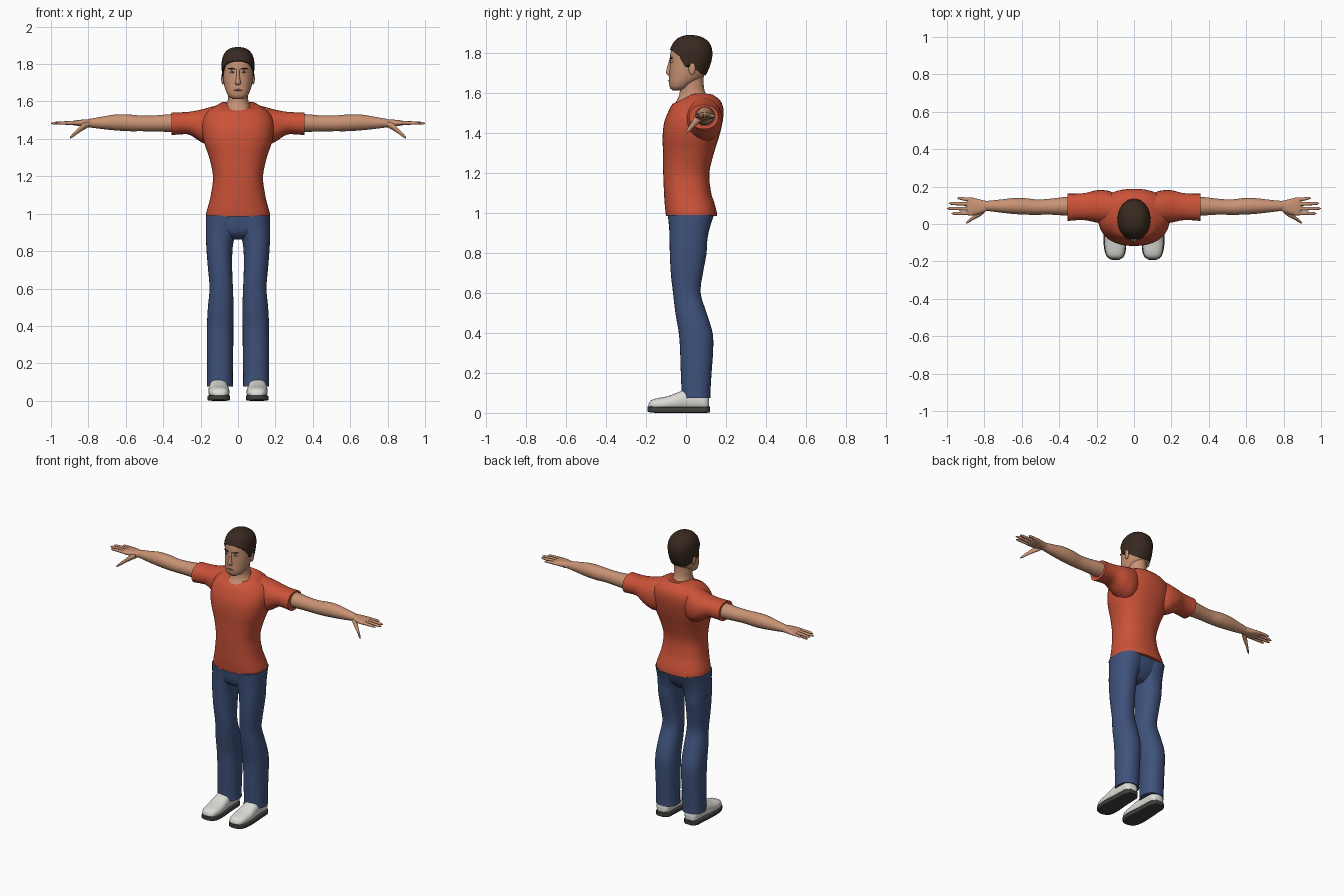
import bpy, bmesh, math
from mathutils import Vector


def material(name, rgb):
    m = bpy.data.materials.new(name)
    m.diffuse_color = (*rgb, 1)
    return m


SKIN = material("skin", (0.58, 0.29, 0.175))
HAIR = material("dark_brown_hair", (0.04, 0.022, 0.014))
SHIRT = material("red_orange_shirt", (0.60, 0.085, 0.04))
JEANS = material("blue_denim", (0.05, 0.085, 0.20))
SHOE = material("white_leather", (0.72, 0.72, 0.68))
SOLE = material("dark_rubber", (0.05, 0.05, 0.048))
EYE = material("eye_white", (0.7, 0.66, 0.6))
LIP = material("lips", (0.42, 0.17, 0.11))


def curve(rows, t):
    """Smoothly interpolate rows of (t, values...) with Hermite tangents."""
    t = max(rows[0][0], min(rows[-1][0], t))
    i = 0
    while i < len(rows) - 2 and t > rows[i + 1][0]:
        i += 1
    a, b = rows[i], rows[i + 1]
    p, q = rows[max(i - 1, 0)], rows[min(i + 2, len(rows) - 1)]
    h = b[0] - a[0]
    s = (t - a[0]) / h
    out = []
    for k in range(1, len(a)):
        ma = (b[k] - p[k]) / (b[0] - p[0]) * h
        mb = (q[k] - a[k]) / (q[0] - a[0]) * h
        out.append((2*s**3 - 3*s*s + 1) * a[k] + (s**3 - 2*s*s + s) * ma
                   + (3*s*s - 2*s**3) * b[k] + (s**3 - s*s) * mb)
    return out


def finish(name, bm, mat, mirror):
    bmesh.ops.recalc_face_normals(bm, faces=bm.faces)
    me = bpy.data.meshes.new(name)
    bm.to_mesh(me)
    bm.free()
    me.materials.append(mat)
    for p in me.polygons:
        p.use_smooth = True
    me.set_sharp_from_angle(angle=math.radians(45))
    ob = bpy.data.objects.new(name, me)
    bpy.context.collection.objects.link(ob)
    if mirror:
        ob.modifiers.new("mirror", 'MIRROR')
    return ob


def tube(name, rows, mat, axis='Z', n=32, rings=24, p=2.0, mirror=False,
         lo=None, hi=None, dome=False, grow=0.0):
    """Loft of rounded sections; rows = (t, u0, u1, v0, v1) along the axis.
    lo / hi trim the ends by the angle from the front (0) to the back (pi)."""
    bm = bmesh.new()
    grid = []
    for j in range(rings + 1):
        s = j / rings
        if dome:
            s = math.sin(s * math.pi / 2)
        ring = []
        for i in range(n):
            a = 2 * math.pi * i / n
            c, d = math.cos(a), math.sin(a)
            b = abs(math.atan2(c, -d))
            t0 = curve(lo, b)[0] if lo else rows[0][0]
            t1 = curve(hi, b)[0] if hi else rows[-1][0]
            t = t0 + (t1 - t0) * s
            u0, u1, v0, v1 = curve(rows, t)
            u = (u0 + u1) / 2 + math.copysign(abs(c) ** (2 / p), c) * (abs(u1 - u0) / 2 + grow)
            v = (v0 + v1) / 2 + math.copysign(abs(d) ** (2 / p), d) * (abs(v1 - v0) / 2 + grow)
            if dome:
                t += grow * s
            co = {'Z': (u, v, t), 'X': (t, u, v), 'Y': (u, t, v)}[axis]
            ring.append(bm.verts.new(co))
        grid.append(ring)
    for r0, r1 in zip(grid, grid[1:]):
        for i in range(n):
            k = (i + 1) % n
            bm.faces.new((r0[i], r0[k], r1[k], r1[i]))
    bm.faces.new(grid[0])
    bm.faces.new(grid[-1])
    return finish(name, bm, mat, mirror)


def blob(name, centre, radii, mat, mirror=False, tilt=0.0):
    bm = bmesh.new()
    bmesh.ops.create_uvsphere(bm, u_segments=16, v_segments=10, radius=1)
    for v in bm.verts:
        q = Vector([v.co[i] * radii[i] for i in range(3)])
        q.z += tilt * q.x
        q.y += 0.35 * q.x if mirror else 0
        v.co = q + Vector(centre)
    return finish(name, bm, mat, mirror)


# Head and hair share one profile; the hair is trimmed along a hairline
head = [(1.612, -.022, .022, -.066, -.02), (1.622, -.045, .045, -.078, .005),
        (1.65, -.062, .062, -.085, .045), (1.68, -.072, .072, -.084, .085),
        (1.72, -.079, .079, -.082, .108), (1.77, -.081, .081, -.080, .124),
        (1.81, -.081, .081, -.076, .125), (1.845, -.071, .071, -.060, .112),
        (1.870, -.050, .050, -.035, .083), (1.881, -.028, .028, -.008, .052),
        (1.885, -.004, .004, .015, .026)]
hairline = [(0, 1.818), (.5, 1.812), (.9, 1.795), (1.15, 1.775), (1.35, 1.735),
            (1.6, 1.74), (1.95, 1.715), (2.4, 1.695), (math.pi, 1.688)]
tube("head", head, SKIN, p=2.15, n=40, rings=36, dome=True)
tube("hair", head, HAIR, p=2.15, n=64, rings=24, lo=hairline, dome=True, grow=.006)

# Face
tube("nose", [(1.688, -.012, .012, -.088, -.07), (1.697, -.016, .016, -.099, -.07),
              (1.715, -.012, .012, -.098, -.07), (1.745, -.008, .008, -.090, -.07),
              (1.772, -.008, .008, -.082, -.07)], SKIN, n=16, rings=10)
blob("eye", (.033, -.072, 1.757), (.014, .006, .006), EYE, True)
blob("iris", (.033, -.0765, 1.757), (.006, .004, .006), HAIR, True)
blob("eyebrow", (.034, -.075, 1.775), (.020, .005, .0045), HAIR, True, .12)
blob("mouth", (0, -.083, 1.661), (.024, .006, .005), LIP)
blob("ear", (.081, .030, 1.722), (.009, .017, .032), SKIN, True)

# Neck and upper chest
tube("neck", [(1.50, -.12, .12, -.073, .15), (1.54, -.10, .10, -.062, .145),
              (1.57, -.070, .070, -.042, .118), (1.60, -.056, .056, -.032, .097),
              (1.65, -.053, .053, -.030, .088), (1.70, -.053, .053, -.025, .090)], SKIN)

# Shirt body with a scooped neckline, and sleeves
tube("shirt_body", [(.985, -.170, .170, -.100, .155), (1.0, -.171, .171, -.102, .155),
                    (1.05, -.157, .157, -.107, .142), (1.10, -.145, .145, -.110, .126),
                    (1.20, -.134, .134, -.114, .117), (1.30, -.154, .154, -.115, .140),
                    (1.38, -.181, .181, -.117, .165), (1.45, -.192, .192, -.110, .182),
                    (1.50, -.190, .190, -.092, .188), (1.54, -.170, .170, -.072, .183),
                    (1.57, -.132, .132, -.048, .165), (1.598, -.082, .082, -.025, .125)],
     SHIRT, p=2.35, n=48, rings=36,
     hi=[(0, 1.545), (.5, 1.553), (1.0, 1.578), (1.5, 1.597), (math.pi, 1.592)])
tube("sleeve", [(.08, .01, .155, 1.38, 1.585), (.14, .00, .178, 1.36, 1.572),
                (.20, .008, .180, 1.385, 1.556), (.26, .020, .166, 1.422, 1.545),
                (.31, .020, .162, 1.424, 1.542), (.355, .016, .162, 1.420, 1.542)],
     SHIRT, 'X', p=2.2, mirror=True)

# Arms
tube("arm", [(.30, .045, .145, 1.435, 1.532), (.36, .045, .145, 1.437, 1.532),
             (.45, .050, .135, 1.440, 1.525), (.52, .049, .131, 1.441, 1.525),
             (.58, .050, .138, 1.441, 1.530), (.65, .054, .138, 1.445, 1.531),
             (.72, .062, .130, 1.452, 1.520), (.80, .072, .122, 1.462, 1.506)],
     SKIN, 'X', n=24, mirror=True)

# Hands
tube("palm", [(.78, .073, .121, 1.463, 1.505), (.82, .056, .130, 1.465, 1.504),
              (.86, .046, .140, 1.470, 1.500), (.885, .045, .142, 1.474, 1.496),
              (.895, .052, .136, 1.480, 1.491)], SKIN, 'X', n=24, rings=14, p=2.5, mirror=True)
for finger, y0, y1, tip in (("index", .058, .056, .975), ("middle", .082, .083, 1.0),
                            ("ring", .106, .110, .99), ("little", .129, .138, .945)):
    tube(finger + "_finger",
         [(.87, y0 - .011, y0 + .011, 1.474, 1.496),
          ((.87 + tip) / 2, (y0 + y1) / 2 - .009, (y0 + y1) / 2 + .009, 1.476, 1.494),
          (tip - .01, y1 - .007, y1 + .007, 1.477, 1.490),
          (tip, y1 - .002, y1 + .002, 1.481, 1.485)], SKIN, 'X', n=12, rings=10, mirror=True)
tube("thumb", [(.80, .058, .09, 1.462, 1.495), (.83, .037, .070, 1.445, 1.482),
               (.86, .022, .044, 1.426, 1.452), (.885, .006, .023, 1.407, 1.427),
               (.898, .001, .008, 1.402, 1.410)], SKIN, 'X', n=12, rings=12, mirror=True)

# Jeans
tube("jeans_hips", [(.862, -.05, .05, -.03, .06), (.885, -.115, .115, -.066, .085),
                    (.92, -.160, .160, -.082, .110), (.99, -.166, .166, -.090, .138)],
     JEANS, p=2.3, rings=12)
tube("jeans_leg", [(.075, .026, .166, -.022, .122), (.10, .028, .165, -.022, .122),
                   (.20, .027, .165, -.026, .128), (.32, .025, .166, -.030, .136),
                   (.40, .025, .166, -.036, .133), (.50, .024, .161, -.053, .103),
                   (.60, .027, .152, -.065, .073), (.70, .031, .160, -.076, .085),
                   (.80, .030, .168, -.081, .103), (.86, .022, .171, -.082, .106),
                   (.92, .002, .172, -.084, .117), (.99, -.005, .172, -.091, .140)],
     JEANS, p=2.25, rings=32, mirror=True)

# Shoes and soles
tube("shoe", [(-.188, .080, .118, .022, .045), (-.175, .060, .140, .015, .063),
              (-.14, .048, .153, .012, .074), (-.09, .046, .158, .012, .084),
              (-.04, .050, .157, .012, .103), (.00, .054, .153, .012, .118),
              (.06, .055, .150, .012, .118), (.10, .060, .146, .012, .10),
              (.116, .075, .130, .015, .075)], SHOE, 'Y', p=2.4, mirror=True)
tube("sole", [(-.192, .080, .120, .006, .032), (-.178, .057, .143, .002, .032),
              (-.14, .044, .158, .0, .031), (-.09, .042, .163, .0, .030),
              (-.03, .047, .161, .0, .030), (.05, .051, .155, .0, .030),
              (.10, .056, .151, .0, .031), (.120, .074, .132, .002, .032)],
     SOLE, 'Y', p=7, mirror=True)
